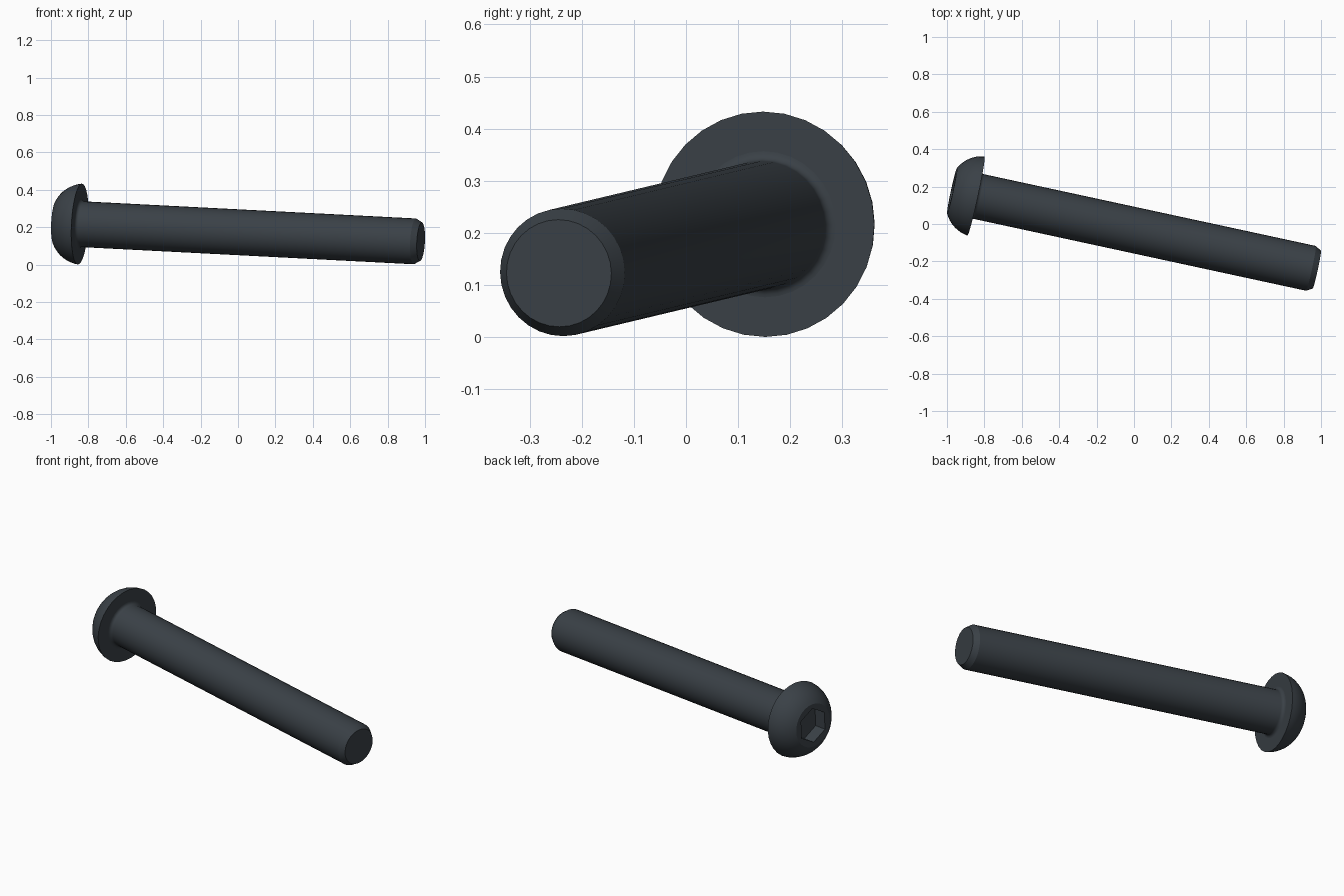
import bpy, bmesh
from math import sin, cos, pi, radians
from mathutils import Vector, Matrix

cube = bpy.data.objects.get("Cube")
if cube:
    bpy.data.objects.remove(cube, do_unlink=True)

SIDES = 32
HEAD_R, SHAFT_R, TIP_R = 0.2165, 0.1225, 0.103
LENGTH, CHAMFER, FILLET = 1.867, 0.032, 0.018
DOME_R, SOCKET_R, SOCKET_DEPTH = 0.17, 0.1, 0.075

steel = bpy.data.materials.new("dark slate steel")
steel.use_nodes = True
colour = (0.042, 0.052, 0.062, 1)
steel.diffuse_color = colour
steel.node_tree.nodes["Principled BSDF"].inputs["Base Color"].default_value = colour

# Screw axis: local +z runs from the underside of the head to the tip
axis = Vector((1.823, -0.394, -0.094)).normalized()
pose = Matrix.Translation((-0.845, 0.15, 0.2165)) @ axis.to_track_quat('Z', 'Y').to_matrix().to_4x4()


def lathe(name, profile, sides=SIDES, cap_start=True, cap_end=True):
    """Revolve (radius, height) points about local z."""
    bm = bmesh.new()
    rings = []
    for r, z in profile:
        angles = [2 * pi * i / sides + pi / 2 for i in range(sides)]
        rings.append([bm.verts.new((r * cos(a), r * sin(a), z)) for a in angles])
    for low, high in zip(rings, rings[1:]):
        for i in range(sides):
            j = (i + 1) % sides
            bm.faces.new((low[i], low[j], high[j], high[i]))
    if cap_start:
        bm.faces.new(rings[0][::-1])
    if cap_end:
        bm.faces.new(rings[-1])
    mesh = bpy.data.meshes.new(name)
    bm.to_mesh(mesh)
    bm.free()
    mesh.materials.append(steel)
    obj = bpy.data.objects.new(name, mesh)
    bpy.context.collection.objects.link(obj)
    obj.matrix_world = pose
    return obj


def make_active(obj):
    bpy.ops.object.select_all(action='DESELECT')
    obj.select_set(True)
    bpy.context.view_layer.objects.active = obj


# Button head: domed arc from the flat crown down to the rim
start, end, steps = radians(7), radians(63), 8
dome = []
for i in range(steps + 1):
    t = end + (start - end) * i / steps
    dome.append((HEAD_R - DOME_R * (cos(start) - cos(t)), -DOME_R * (sin(t) - sin(start))))
head = lathe("button_head", dome)
crown = dome[0][1]

# Hex socket cut into the crown
cutter = lathe("socket_cutter", [(SOCKET_R, crown - 0.05), (SOCKET_R, crown + SOCKET_DEPTH)], sides=6)
cutter.hide_render = True
cut = head.modifiers.new("hex_socket", 'BOOLEAN')
cut.operation = 'DIFFERENCE'
cut.solver = 'EXACT'
cut.object = cutter
make_active(head)
bpy.ops.object.modifier_apply(modifier=cut.name)
bpy.data.objects.remove(cutter, do_unlink=True)

# Shaft with a neck fillet and a chamfered tip
neck = []
for i in range(6):
    t = pi / 2 * i / 5
    neck.append((SHAFT_R + FILLET * (1 - sin(t)), FILLET * (1 - cos(t))))
shaft = lathe("shaft", neck + [(SHAFT_R, LENGTH - CHAMFER), (TIP_R, LENGTH)], cap_start=False)

for part in (head, shaft):
    make_active(part)
    bpy.ops.object.shade_smooth_by_angle(angle=radians(20))
